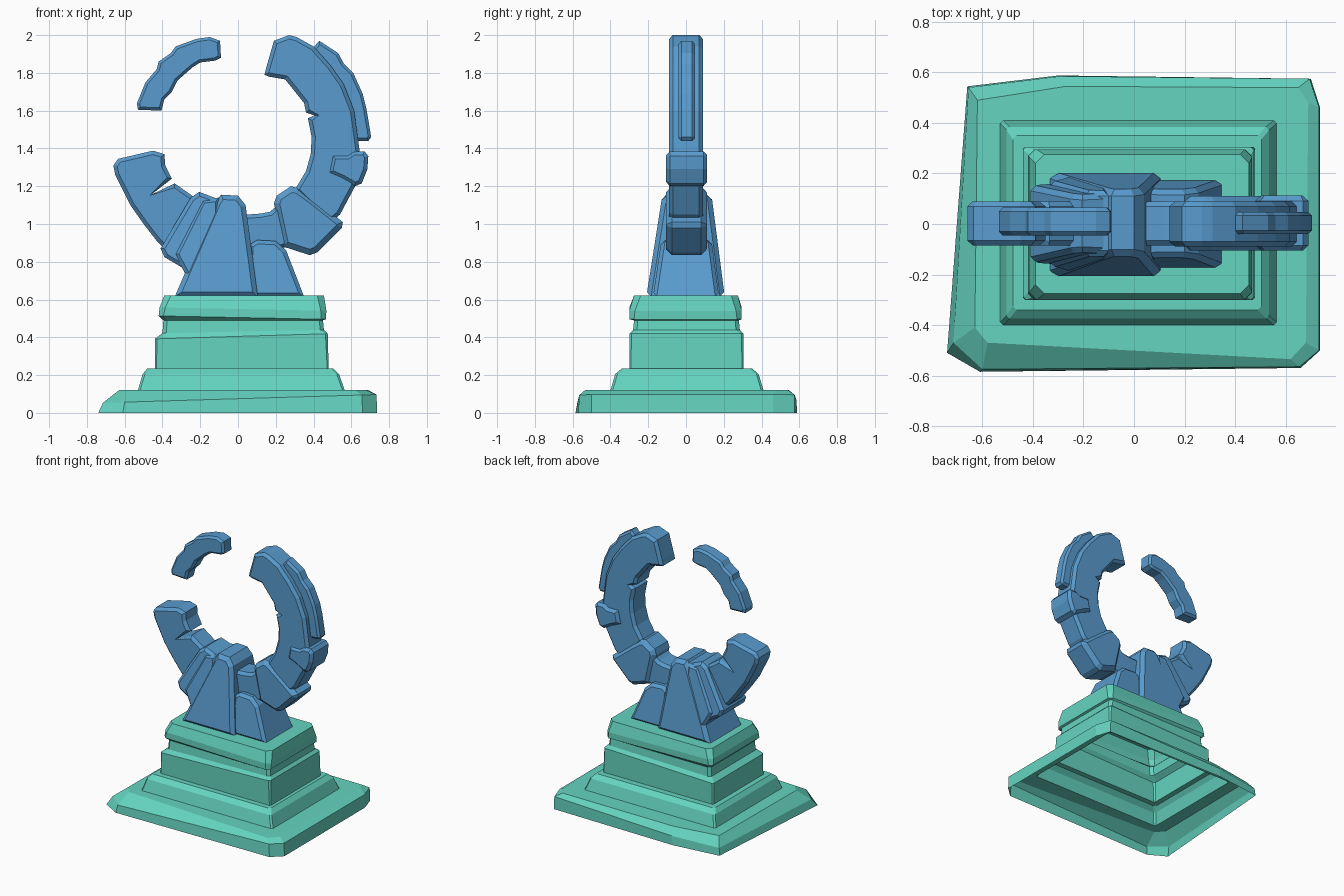
import bpy, bmesh
from mathutils import Vector


def material(name, color):
    m = bpy.data.materials.new(name)
    m.diffuse_color = color
    return m


TEAL = material("teal_stone", (0.13, 0.66, 0.53, 1))
BLUE = material("blue_stone", (0.10, 0.33, 0.62, 1))


def loft(name, rings, mat, close_start):
    """Skin equal-length rings of 3D points and cap the ends."""
    bm = bmesh.new()
    layers = [[bm.verts.new(p) for p in ring] for ring in rings]
    n = len(layers[0])
    for a, b in zip(layers, layers[1:]):
        for i in range(n):
            j = (i + 1) % n
            bm.faces.new((a[i], a[j], b[j], b[i]))
    bm.faces.new(layers[-1])
    if close_start:
        bm.faces.new(layers[0][::-1])
    bmesh.ops.recalc_face_normals(bm, faces=bm.faces)
    mesh = bpy.data.meshes.new(name)
    bm.to_mesh(mesh)
    bm.free()
    mesh.materials.append(mat)
    bpy.context.collection.objects.link(bpy.data.objects.new(name, mesh))


def inset(pts, d):
    """Move a 2D outline inward by d with limited mitres."""
    v = [Vector(p) for p in pts]
    n = len(v)
    area = sum(v[i - 1].x * v[i].y - v[i].x * v[i - 1].y for i in range(n))
    s = 1 if area > 0 else -1
    out = []
    for i in range(n):
        a = (v[i] - v[i - 1]).normalized()
        b = (v[(i + 1) % n] - v[i]).normalized()
        na, nb = Vector((-a.y, a.x)) * s, Vector((-b.y, b.x)) * s
        m = na + nb
        m = m / max(m.length_squared / 2, 0.6)
        out.append(v[i] + m * d)
    return out


def slab(name, pts, low, high=None, c=0.02):
    """Chamfered front-view outline, its y range blending from low to high."""
    high = high or low
    z0, z1 = min(p[1] for p in pts), max(p[1] for p in pts)

    def layer(outline, side, shift):
        return [(x, low[side] + (high[side] - low[side]) * (z - z0) / (z1 - z0) + shift, z)
                for x, z in outline]

    inner = inset(pts, c)
    loft(name, [layer(inner, 0, 0), layer(pts, 0, c),
                layer(pts, 1, -c), layer(inner, 1, 0)], BLUE, True)


def rect(x0, x1, y0, y1, z, c, tilt=0):
    """Rectangle with cut corners, tilted along x."""
    pts = [(x0, y0 + c), (x0 + c, y0), (x1 - c, y0), (x1, y0 + c),
           (x1, y1 - c), (x1 - c, y1), (x0 + c, y1), (x0, y1 - c)]
    return [(x, y, z + tilt * x) for x, y in pts]


# Stepped pedestal, open underneath, with a worn irregular foot
foot = [(-.74, -.51), (-.61, -.585), (.66, -.57), (.737, -.5),
        (.737, .46), (.70, .575), (-.30, .588), (-.66, .545)]
foot_mid = [(-.715, -.47), (-.60, -.575), (.655, -.565), (.733, -.5),
            (.733, .46), (.695, .575), (-.29, .585), (-.655, .54)]
foot_top = [(-.63, -.41), (-.58, -.47), (.62, -.535), (.68, -.47),
            (.69, .48), (.65, .54), (-.27, .545), (-.62, .49)]
rings = [[(x, y, 0) for x, y in foot],
         [(x, y, .075 + .03 * x) for x, y in foot_mid],
         [(x, y, .12) for x, y in foot_top]]
rings += [rect(*r) for r in [
    (-.53, .565, -.40, .41, .12, .012),
    (-.505, .535, -.375, .385, .205, .012),
    (-.48, .505, -.34, .35, .235, .015),
    (-.44, .48, -.30, .305, .235, .008),
    (-.44, .475, -.30, .305, .405, .012, .03),
    (-.40, .455, -.28, .285, .43, .02, .02),
    (-.395, .45, -.275, .28, .49, .02),
    (-.42, .465, -.30, .295, .505, .025, -.02),
    (-.415, .468, -.30, .295, .55, .03, -.02),
    (-.39, .455, -.275, .275, .622, .035)]]
loft("pedestal", rings, TEAL, False)

# Central wedge support and its side braces
slab("centre_support", [(-.335, .615), (-.255, .80), (-.115, 1.12), (-.09, 1.155), (.00, 1.15),
                        (.04, 1.10), (.07, .88), (.105, .615)], (-.21, .205), (-.125, .135), .025)
slab("right_support", [(.05, .615), (.06, .89), (.10, .915), (.20, .91), (.255, .86),
                       (.35, .615)], (-.175, .175), (-.13, .135))
slab("left_clamp", [(-.25, 1.14), (-.205, 1.17), (-.10, 1.13), (-.10, .80), (-.28, .76),
                    (-.39, .825), (-.41, .87)], (-.165, .165), (-.11, .115))
slab("left_inner_brace", [(-.19, 1.13), (-.10, 1.14), (-.10, .70), (-.26, .70), (-.335, .84)],
     (-.19, .19), (-.125, .13))

# Broken ring, left to right
slab("ring_left", [(-.66, 1.31), (-.635, 1.345), (-.45, 1.388), (-.39, 1.37), (-.385, 1.31),
                   (-.35, 1.24), (-.46, 1.155), (-.335, 1.215), (-.25, 1.155), (-.16, 1.09),
                   (-.22, .80), (-.37, .85), (-.43, .91), (-.50, 1.00), (-.57, 1.10), (-.65, 1.26)],
     (-.085, .09))
slab("ring_bottom", [(-.10, 1.08), (.05, 1.05), (.12, 1.055), (.17, 1.065), (.22, 1.11), (.30, 1.05),
                     (.26, .88), (.10, .83), (-.08, .83)], (-.085, .09))
slab("ring_lower_block", [(.19, 1.11), (.205, 1.15), (.28, 1.20), (.32, 1.19), (.39, 1.14),
                          (.555, 1.01), (.55, .98), (.42, .85), (.38, .835), (.24, .88)],
     (-.105, .11), c=.03)
slab("ring_right", [(.14, 1.79), (.15, 1.83), (.19, 1.97), (.27, 2.00), (.31, 1.99), (.40, 1.94),
                    (.49, 1.84), (.56, 1.74), (.615, 1.60), (.645, 1.38), (.62, 1.20), (.54, 1.05),
                    (.48, 1.00), (.30, 1.18), (.36, 1.28), (.385, 1.37), (.39, 1.46), (.37, 1.56),
                    (.405, 1.575), (.36, 1.59), (.35, 1.64), (.25, 1.765), (.165, 1.78)],
     (-.09, .09))
slab("ring_outer_strip", [(.36, 1.90), (.40, 1.935), (.43, 1.97), (.53, 1.905), (.56, 1.85),
                          (.61, 1.80), (.66, 1.69), (.68, 1.61), (.705, 1.46), (.69, 1.44),
                          (.62, 1.44), (.58, 1.62), (.50, 1.78)], (-.04, .048), c=.015)
slab("ring_side_block", [(.48, 1.27), (.50, 1.365), (.58, 1.365), (.61, 1.385), (.67, 1.385),
                         (.69, 1.36), (.685, 1.29), (.655, 1.215), (.62, 1.20), (.55, 1.24)],
     (-.105, .112))
slab("ring_fragment", [(-.53, 1.605), (-.535, 1.64), (-.49, 1.75), (-.43, 1.82), (-.42, 1.86),
                       (-.355, 1.905), (-.33, 1.94), (-.22, 1.98), (-.15, 1.99), (-.095, 1.97),
                       (-.09, 1.88), (-.12, 1.865), (-.20, 1.855), (-.24, 1.83), (-.32, 1.76),
                       (-.35, 1.70), (-.39, 1.66), (-.405, 1.60)], (-.045, .065), c=.015)
